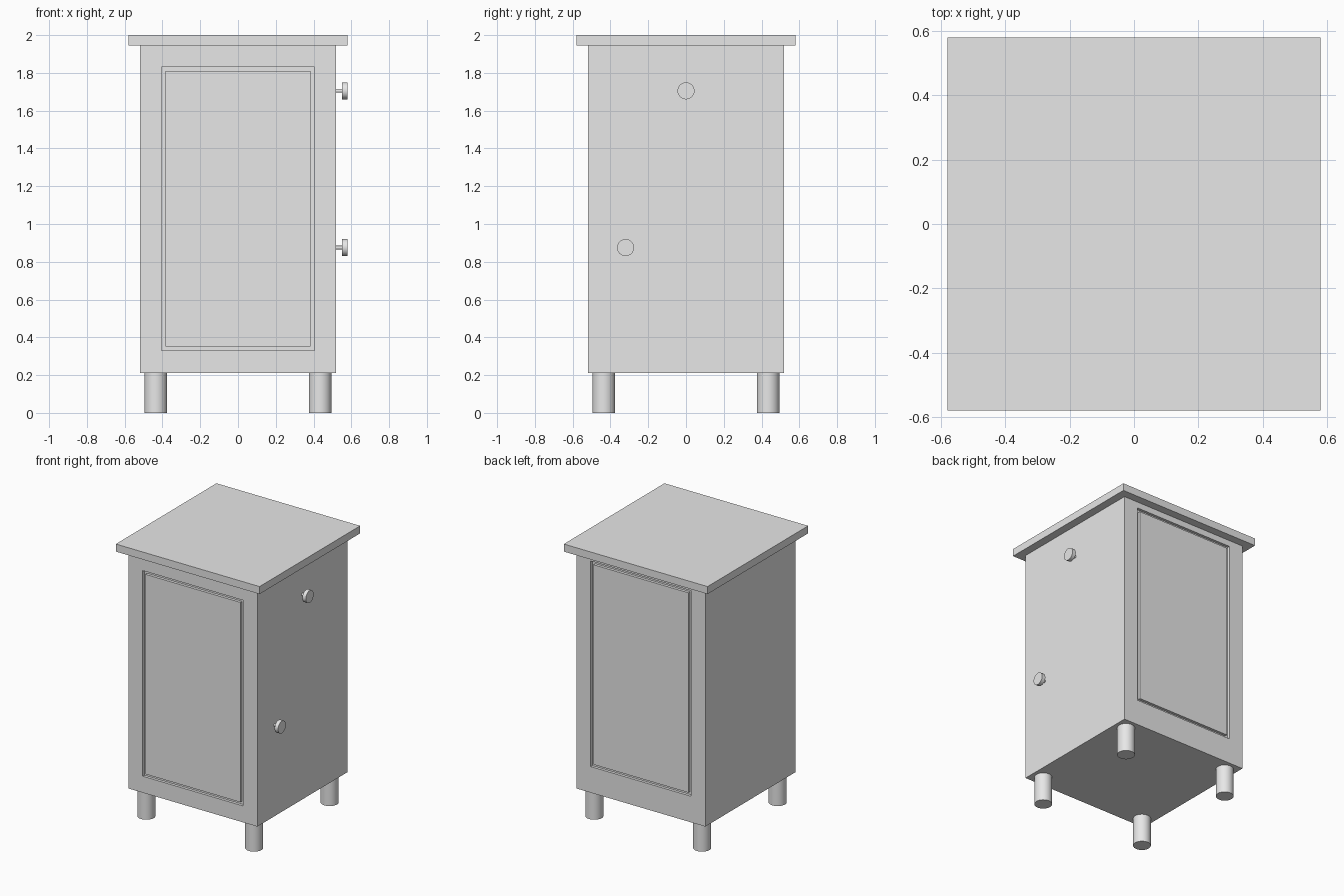
import bpy
import bmesh
from math import pi
from mathutils import Matrix, Vector

cube = bpy.data.objects.get("Cube")
if cube:
    bpy.data.objects.remove(cube, do_unlink=True)

grey = bpy.data.materials.new("light_grey")
grey.use_nodes = True
grey.diffuse_color = (0.8, 0.8, 0.8, 1)
grey.node_tree.nodes["Principled BSDF"].inputs["Base Color"].default_value = (0.8, 0.8, 0.8, 1)


def finish(name, bm):
    mesh = bpy.data.meshes.new(name)
    bm.to_mesh(mesh)
    bm.free()
    mesh.materials.append(grey)
    obj = bpy.data.objects.new(name, mesh)
    bpy.context.collection.objects.link(obj)
    return obj


def box(half, z0, z1):
    bm = bmesh.new()
    bmesh.ops.create_cube(bm, size=1)
    bmesh.ops.scale(bm, vec=(2 * half, 2 * half, z1 - z0), verts=bm.verts)
    bmesh.ops.translate(bm, vec=(0, 0, (z0 + z1) / 2), verts=bm.verts)
    return bm


def add_cylinder(bm, radius, depth, centre, turn=Matrix()):
    bmesh.ops.create_cone(bm, cap_ends=True, segments=32, radius1=radius, radius2=radius,
                          depth=depth, matrix=Matrix.Translation(centre) @ turn)


def smooth_sides(obj):
    bpy.ops.object.select_all(action='DESELECT')
    obj.select_set(True)
    bpy.context.view_layer.objects.active = obj
    bpy.ops.object.shade_smooth_by_angle(angle=pi / 6)


def cut_panel(bm, side, half_width, z0, z1, groove=0.03, depth=0.02):
    """Cut a rectangular groove around a flush panel on the front or back."""
    bm.normal_update()
    face = next(f for f in bm.faces if f.normal.y * side > 0.9)

    def inset(thickness, height):
        bmesh.ops.inset_individual(bm, faces=[face], thickness=thickness, depth=height)

    inset(0.1, 0)
    middle = face.calc_center_median().z
    for v in face.verts:
        v.co.x = half_width if v.co.x > 0 else -half_width
        v.co.z = z1 if v.co.z > middle else z0
    bm.normal_update()
    inset(0, -depth)
    inset(groove, 0)
    inset(0, depth)


# Cabinet body with grooved panels front and back
body = box(0.52, 0.21, 1.945)
cut_panel(body, -1, 0.405, 0.33, 1.83)
cut_panel(body, 1, 0.405, 0.40, 1.90)
finish("cabinet_body", body)

# Overhanging top
finish("top_board", box(0.58, 1.945, 2.0))

# Four round legs
for x, side in ((-0.435, "right"), (0.435, "left")):
    for y, end in ((-0.435, "front"), (0.435, "back")):
        bm = bmesh.new()
        add_cylinder(bm, 0.06, 0.21, Vector((x, y, 0.105)))
        smooth_sides(finish(f"{end}_{side}_leg", bm))

# Two round knobs on thin stems, on the left side
sideways = Matrix.Rotation(pi / 2, 4, 'Y')
for name, y, z in (("upper_knob", 0, 1.705), ("lower_knob", -0.32, 0.875)):
    bm = bmesh.new()
    add_cylinder(bm, 0.01, 0.04, Vector((0.535, y, z)), sideways)
    add_cylinder(bm, 0.045, 0.028, Vector((0.565, y, z)), sideways)
    smooth_sides(finish(name, bm))
